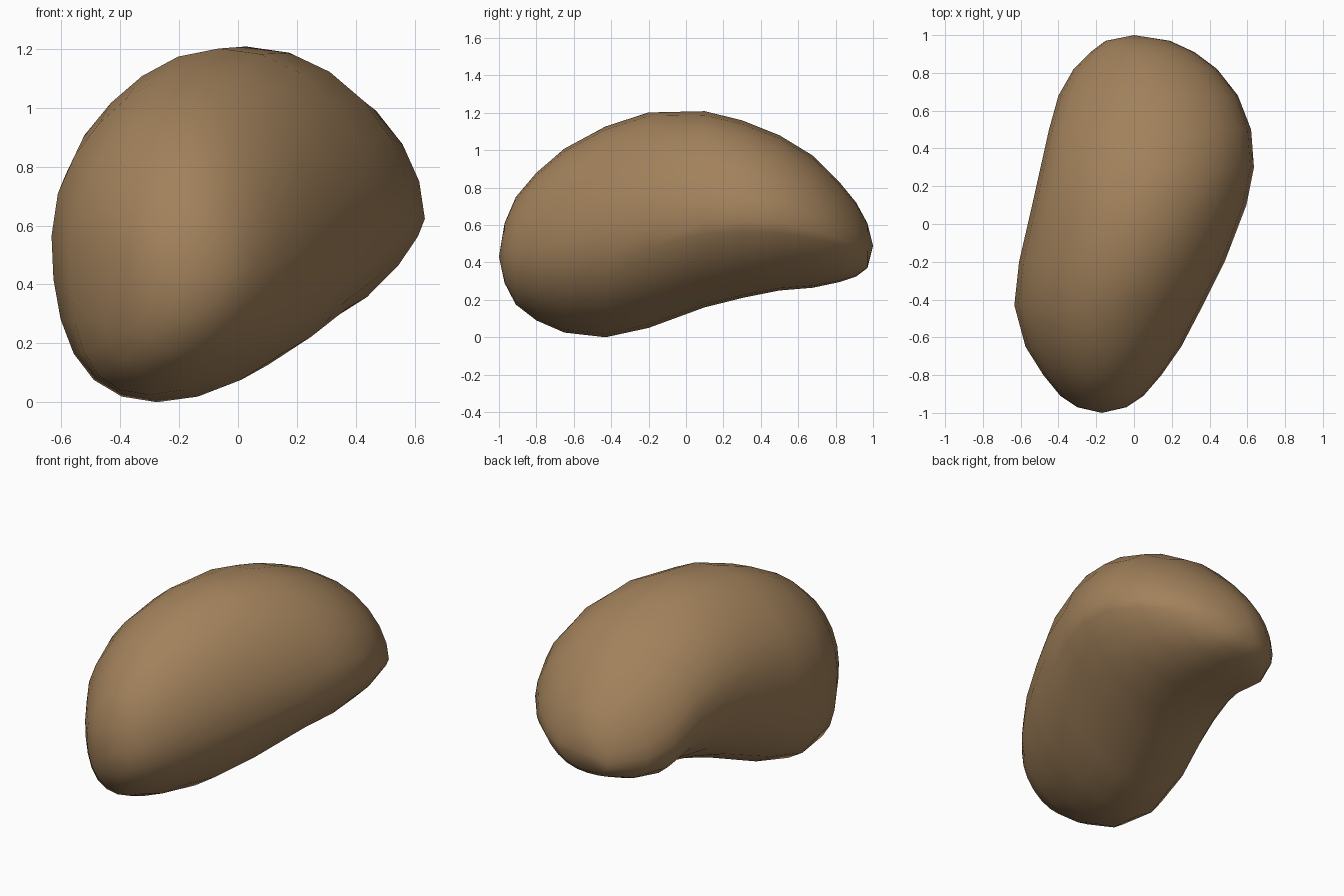
import bpy, bmesh, math

if "Cube" in bpy.data.objects:
    bpy.data.objects.remove(bpy.data.objects["Cube"])

# Cross-sections along the length: y, left x, right x, bottom z, top z
STATIONS = [
    (-.97, -.30, -.04, .29, .61), (-.91, -.39, .05, .175, .75),
    (-.80, -.48, .145, .09, .88), (-.65, -.575, .25, .025, 1.01),
    (-.43, -.635, .365, 0, 1.13), (-.20, -.61, .48, .05, 1.205),
    (.10, -.54, .595, .16, 1.21), (.30, -.495, .635, .21, 1.16),
    (.50, -.45, .62, .25, 1.08), (.68, -.40, .55, .265, .97),
    (.82, -.32, .44, .295, .83), (.91, -.23, .32, .325, .72),
    (.97, -.15, .19, .37, .61)]
FRONT_TIP, BACK_TIP = (-.17, -1, .43), (0, 1, .49)
SIDES = 24


def bump(v, centre, width):
    return math.exp(-((v - centre) / width) ** 2)


def section_point(y, xl, xr, zb, zt, t):
    """Oval section with a base that leans left and a flat lower right flank."""
    c, s = math.cos(t), math.sin(t)
    half = (zt - zb) / 2
    shoulder = .05 * bump(t, math.radians(132), .5) * bump(y, -.3, .45)
    k = 1 - shoulder
    x = (xl + xr) / 2 + (xr - xl) / 2 * c * k
    # The right flank is widest below the middle and flat underneath
    rear = min(1, max(0, (y + .4) / .5))
    rise = s
    if s < 0 and c > 0:
        rise = -abs(s) ** (1 + .5 * rear * c)
    z = (zb + zt) / 2 + half * rise * k
    if c > 0:
        z -= .13 * half * rear * c * c
    else:
        # The back left end droops
        z -= .1 * bump(y, .75, .22) * c * c
    if s < 0:
        lean = .03 + .11 * min(1, max(0, (.45 - y) / .5)) + .03 * bump(y, .72, .2)
        x -= lean * s * s * min(1, (1 - abs(y)) / .3)
    return x, y, z


# Bean-shaped stone: loft the sections and close both tips
bm = bmesh.new()
rings = [[bm.verts.new(section_point(*st, 2 * math.pi * i / SIDES)) for i in range(SIDES)]
         for st in STATIONS]
front, back = bm.verts.new(FRONT_TIP), bm.verts.new(BACK_TIP)
for i in range(SIDES):
    j = (i + 1) % SIDES
    for a, b in zip(rings, rings[1:]):
        bm.faces.new((a[i], a[j], b[j], b[i]))
    bm.faces.new((front, rings[0][j], rings[0][i]))
    bm.faces.new((back, rings[-1][i], rings[-1][j]))
bmesh.ops.recalc_face_normals(bm, faces=bm.faces)
for f in bm.faces:
    f.smooth = True

mesh = bpy.data.meshes.new("stone")
bm.to_mesh(mesh)
bm.free()
brown = bpy.data.materials.new("warm brown")
brown.diffuse_color = (.36, .22, .105, 1)
brown.use_nodes = True
brown.node_tree.nodes["Principled BSDF"].inputs["Base Color"].default_value = brown.diffuse_color
mesh.materials.append(brown)
bpy.context.collection.objects.link(bpy.data.objects.new("stone", mesh))
